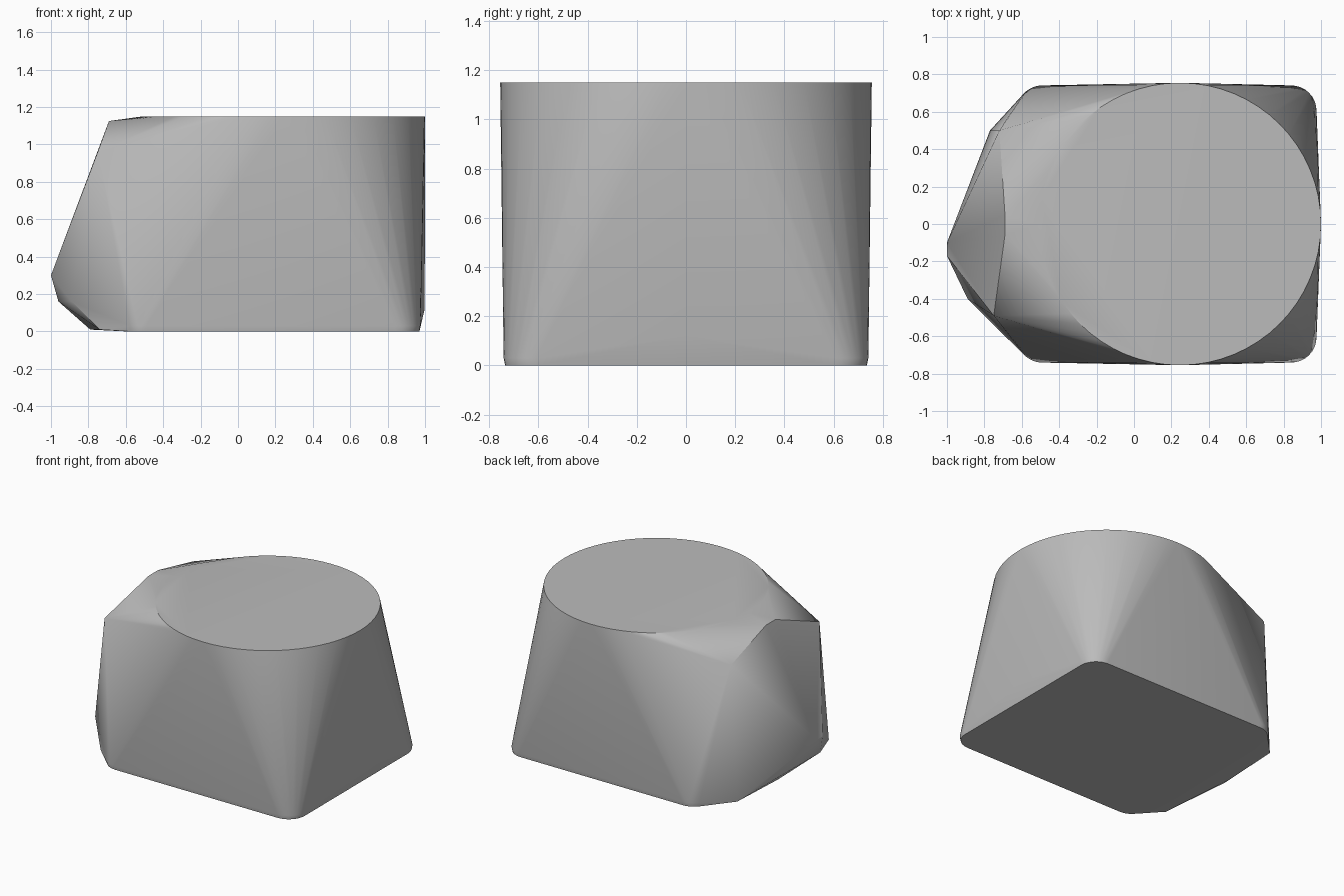
import bpy, bmesh
from math import cos, sin, pi, radians

if "Cube" in bpy.data.objects:
    bpy.data.objects.remove(bpy.data.objects["Cube"], do_unlink=True)

grey = bpy.data.materials.new("Mid grey")
grey.use_nodes = True
colour = (0.5, 0.5, 0.5, 1)
grey.diffuse_color = colour
grey.node_tree.nodes["Principled BSDF"].inputs["Base Color"].default_value = colour


def arc(cx, cy, r, start, end, steps, z):
    """Points along a horizontal arc."""
    angles = [start + (end - start) * i / steps for i in range(steps + 1)]
    return [(cx + r * cos(a), cy + r * sin(a), z) for a in angles]


# Round top rim
points = arc(0.245, 0, 0.755, 0, 2 * pi * 63 / 64, 63, 1.15)

# Rounded base corners, with a small flare just above the floor
for z, grow in ((0, 0), (0.03, 0.006)):
    for side in (1, -1):
        points += arc(0.84, side * 0.605, 0.13 + grow, 0, side * pi / 2, 8, z)
        points += arc(-0.49, side * 0.605, 0.13 + grow, side * pi / 2, side * pi * 0.78, 5, z)

# Faceted nose, base tip and tail point
points += [
    (-0.69, 0.05, 1.125), (-0.69, -0.06, 1.125),
    (-0.72, 0.5, 1.01), (-0.75, -0.49, 0.96),
    (-1, -0.1, 0.3), (-1, -0.17, 0.3),
    (-0.96, -0.2, 0.16), (-0.89, -0.4, 0.16),
    (-0.77, 0.5, 0.012), (-0.79, 0.05, 0.01), (-0.74, -0.55, 0.01),
    (0.998, 0, 0.12),
]

# Wrap all the outlines in one convex skin
bm = bmesh.new()
for p in points:
    bm.verts.new(p)
hull = bmesh.ops.convex_hull(bm, input=bm.verts)
loose = [v for v in bm.verts if not v.link_faces]
bmesh.ops.delete(bm, geom=loose, context="VERTS")
bmesh.ops.dissolve_limit(bm, angle_limit=radians(0.5), verts=bm.verts, edges=bm.edges)
bmesh.ops.recalc_face_normals(bm, faces=bm.faces)

mesh = bpy.data.meshes.new("faceted_body")
bm.to_mesh(mesh)
bm.free()
mesh.materials.append(grey)
body = bpy.data.objects.new("faceted_body", mesh)
bpy.context.collection.objects.link(body)

# Smooth shading with sharp rims
bpy.ops.object.select_all(action="DESELECT")
body.select_set(True)
bpy.context.view_layer.objects.active = body
bpy.ops.object.shade_smooth_by_angle(angle=radians(30))
